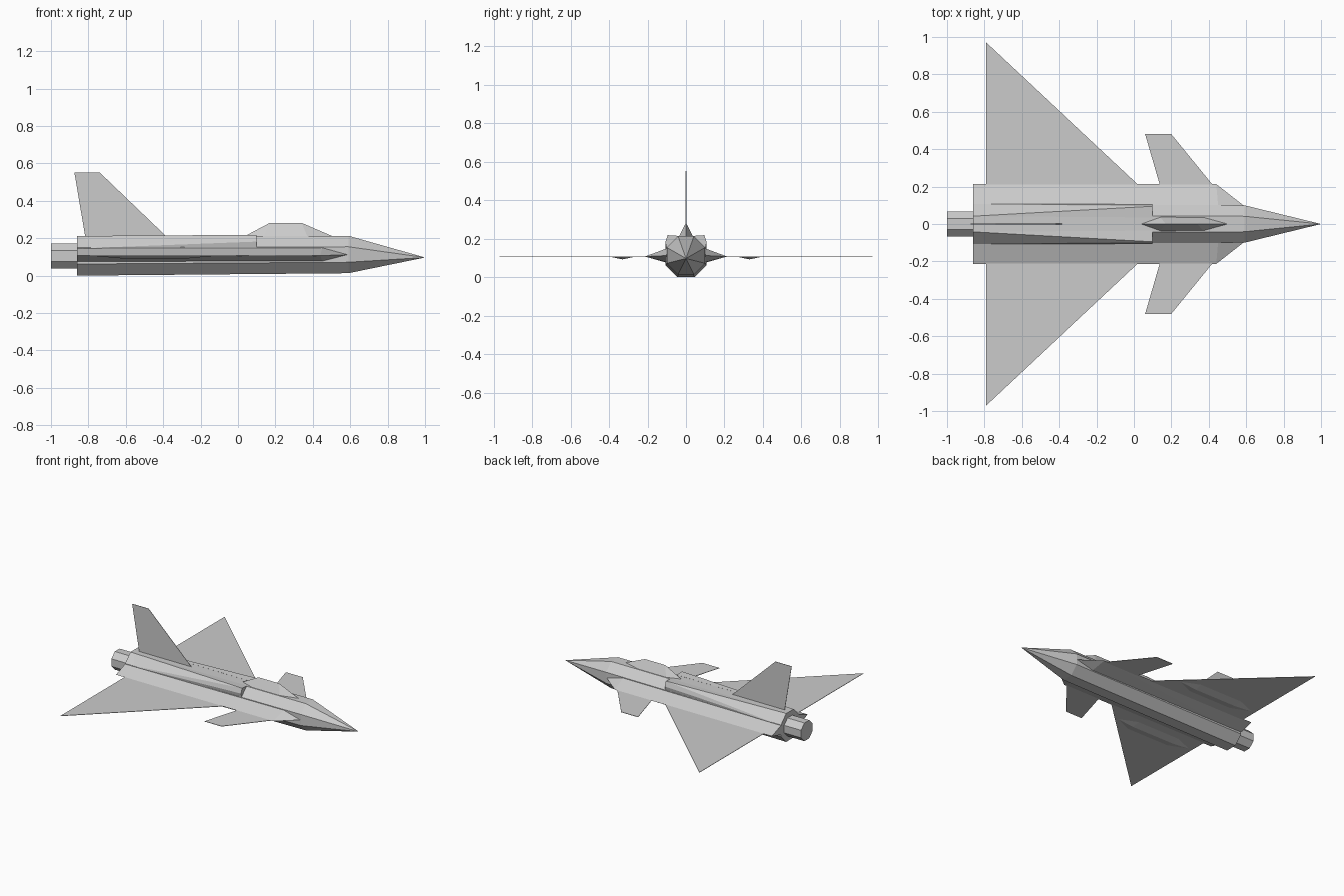
import bpy, bmesh, math

if "Cube" in bpy.data.objects:
    bpy.data.objects.remove(bpy.data.objects["Cube"], do_unlink=True)

grey = bpy.data.materials.new("airframe_grey")
grey.use_nodes = True
colour = (0.6, 0.6, 0.6, 1)
grey.diffuse_color = colour
grey.node_tree.nodes["Principled BSDF"].inputs["Base Color"].default_value = colour


def solid(name, points):
    """Faceted convex part spanning the given corner points."""
    bm = bmesh.new()
    for p in points:
        bm.verts.new(p)
    result = bmesh.ops.convex_hull(bm, input=bm.verts)
    spare = {g for g in result["geom_interior"] + result["geom_unused"]
             if isinstance(g, bmesh.types.BMVert)}
    bmesh.ops.delete(bm, geom=list(spare), context="VERTS")
    bmesh.ops.dissolve_limit(bm, angle_limit=math.radians(0.5),
                             verts=bm.verts, edges=bm.edges)
    bmesh.ops.recalc_face_normals(bm, faces=bm.faces)
    mesh = bpy.data.meshes.new(name)
    bm.to_mesh(mesh)
    bm.free()
    mesh.materials.append(grey)
    obj = bpy.data.objects.new(name, mesh)
    bpy.context.collection.objects.link(obj)


def pair(name, points):
    """One part on each side of the centreline."""
    for side, s in (("left", 1), ("right", -1)):
        solid(f"{side}_{name}", [(x, s * y, z) for x, y, z in points])


def octagon(x, half, middle):
    """Eight-sided section with flat top, bottom and sides."""
    r = half / math.cos(math.pi / 8)
    angles = [math.pi / 8 + i * math.pi / 4 for i in range(8)]
    return [(x, r * math.cos(a), middle + r * math.sin(a)) for a in angles]


def plate(outline, z, thick=0.003):
    return [(x, y, z + d) for x, y in outline for d in (-thick / 2, thick / 2)]


# Fuselage, nose cone and exhaust
TAIL, NECK = -0.86, 0.59
tail, neck = octagon(TAIL, 0.106, 0.109), octagon(NECK, 0.1, 0.116)
solid("fuselage", tail + neck)
solid("nose_cone", neck + [(1, 0, 0.1)])
solid("exhaust", octagon(-1, 0.068, 0.108) + octagon(-0.85, 0.068, 0.108))

# Side strakes with a sharp outer ridge
pair("strake", [(TAIL, 0.213, 0.11), (0.44, 0.213, 0.11), (0.585, 0.1, 0.115),
                (TAIL, 0.09, 0.155), (TAIL, 0.09, 0.075),
                (0.45, 0.098, 0.153), (0.45, 0.098, 0.08)])

# Intake shoulders tapering to the tail
pair("shoulder", [(0.1, 0.035, 0.217), (0.1, 0.095, 0.221),
                  (0.1, 0.107, 0.185), (0.1, 0.1, 0.15),
                  (TAIL, 0.042, 0.215), (TAIL, 0.106, 0.148)])

# Canopy
solid("canopy", [(0.04, 0, 0.216), (0.17, 0, 0.285), (0.34, 0, 0.285), (0.5, 0, 0.216)]
      + [(x, y, 0.214) for x in (0.14, 0.37) for y in (-0.037, 0.037)])

# Delta wings and canards
pair("wing", plate([(-0.79, 0.97), (-0.79, 0.1), (0.14, 0.1)], 0.109))
pair("canard", plate([(0.06, 0.48), (0.2, 0.48), (0.51, 0.1), (0.17, 0.1)], 0.109))

# Shallow fairings under the wings
pair("wing_fairing", [(-0.13, 0.33, 0.108), (-0.77, 0.33, 0.108)]
     + [(x, y, 0.108) for x in (-0.27, -0.62) for y in (0.27, 0.39)]
     + [(-0.27, 0.33, 0.095), (-0.62, 0.33, 0.095)])

# Tail fin
fin = [(-0.875, 0.555), (-0.74, 0.555), (-0.37, 0.2), (-0.815, 0.2)]
solid("tail_fin", [(x, y, z) for x, z in fin for y in (-0.0015, 0.0015)])

# Rest the model on the ground
lift = -min(v.co.z for v in bpy.data.objects["fuselage"].data.vertices)
for obj in bpy.context.collection.objects:
    if obj.type == "MESH" and grey.name in obj.data.materials:
        obj.location.z += lift
